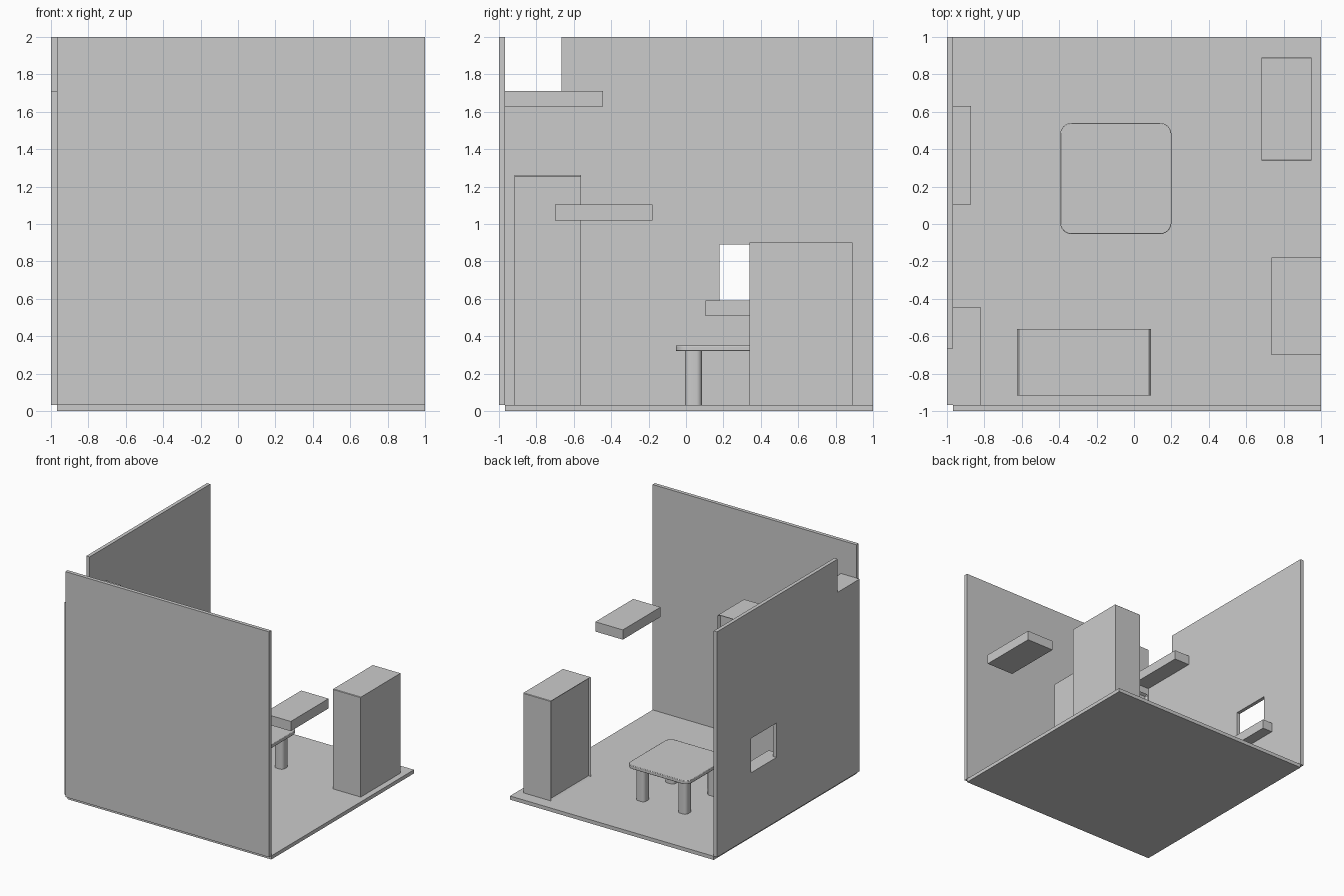
import bpy, bmesh, math
from mathutils import Matrix

if "Cube" in bpy.data.objects:
    bpy.data.objects.remove(bpy.data.objects["Cube"])

T = 0.032  # wall and floor thickness


def add(name, bm):
    bmesh.ops.recalc_face_normals(bm, faces=bm.faces)
    me = bpy.data.meshes.new(name)
    bm.to_mesh(me)
    bm.free()
    ob = bpy.data.objects.new(name, me)
    bpy.context.collection.objects.link(ob)
    return ob


def box(name, x0, x1, y0, y1, z0, z1):
    bm = bmesh.new()
    bmesh.ops.create_cube(bm, size=1)
    for v in bm.verts:
        v.co = ((x0 + x1) / 2 + v.co.x * (x1 - x0),
                (y0 + y1) / 2 + v.co.y * (y1 - y0),
                (z0 + z1) / 2 + v.co.z * (z1 - z0))
    return add(name, bm)


def cut(target, cutter):
    cutter.hide_render = True
    cutter.hide_set(True)
    mod = target.modifiers.new("opening", 'BOOLEAN')
    mod.object = cutter
    mod.solver = 'EXACT'


def smooth(ob):
    bpy.ops.object.select_all(action='DESELECT')
    ob.select_set(True)
    bpy.context.view_layer.objects.active = ob
    bpy.ops.object.shade_smooth_by_angle(angle=math.radians(40))


def rounded_slab(name, cx, cy, half, radius, z0, z1, edge=0.0):
    """Square slab with rounded vertical corners."""
    bm = bmesh.new()
    ring = []
    for q in range(4):
        a0 = q * math.pi / 2
        mx = math.copysign(half - radius, math.cos(a0 + math.pi / 4))
        my = math.copysign(half - radius, math.sin(a0 + math.pi / 4))
        for i in range(7):
            a = a0 + i / 6 * math.pi / 2
            ring.append(bm.verts.new((cx + mx + radius * math.cos(a),
                                      cy + my + radius * math.sin(a), z0)))
    base = bm.faces.new(ring)
    ext = bmesh.ops.extrude_face_region(bm, geom=[base], use_keep_orig=True)
    for v in ext["geom"]:
        if isinstance(v, bmesh.types.BMVert):
            v.co.z = z1
    ob = add(name, bm)
    if edge:
        bev = ob.modifiers.new("edge", 'BEVEL')
        bev.width, bev.segments = edge, 2
        bev.angle_limit = math.radians(50)
    smooth(ob)
    return ob


def cabinet(name, cx, cy, width, depth, height, chamfer, turn, recess):
    """Chamfered carcass with a recessed front panel; front faces local -y."""
    w, d = width / 2, depth / 2
    pts = [(-w, 0), (w, 0), (w, height - chamfer), (w - chamfer, height),
           (chamfer - w, height), (-w, height - chamfer)]
    bm = bmesh.new()
    front = bm.faces.new([bm.verts.new((x, -d, z)) for x, z in pts])
    ext = bmesh.ops.extrude_face_region(bm, geom=[front], use_keep_orig=True)
    for v in ext["geom"]:
        if isinstance(v, bmesh.types.BMVert):
            v.co.y = d
    bmesh.ops.recalc_face_normals(bm, faces=bm.faces)
    face = min(bm.faces, key=lambda f: f.calc_center_median().y)
    bmesh.ops.inset_region(bm, faces=[face], thickness=0.014)
    for v in face.verts:
        v.co.y += recess
    bm.transform(Matrix.Translation((cx, cy, T)) @ Matrix.Rotation(turn, 4, 'Z'))
    return add(name, bm)


# room shell
box("floor", -1 + T, 1, -1 + T, 1, 0, T)
box("front_wall", -1 + T, 1, -1, -1 + T, T, 2)
left_wall = box("left_wall", -1, -1 + T, -1 + T, 1, T, 2)
cut(left_wall, box("window_cutter", -1.1, -0.9, 0.18, 0.53, 0.59, 0.89))
cut(left_wall, box("notch_cutter", -1.1, -0.9, -1.1, -0.665, 1.71, 2.1))

# shelves
box("low_shelf", -1 + T, -0.872, 0.105, 0.63, 0.507, 0.59)
box("high_shelf", -1 + T, -0.82, -1 + T, -0.445, 1.627, 1.71)
box("right_shelf", 0.735, 1, -0.70, -0.178, 1.018, 1.103)

# cabinets
cabinet("right_cabinet", 0.815, 0.615, 0.552, 0.267, 0.872, 0.004, -math.pi / 2, 0.015)
cabinet("front_cabinet", -0.267, -0.74, 0.716, 0.355, 1.231, 0.01, math.pi, 0.025)

# table
CX, CY = -0.097, 0.243
rounded_slab("table_top", CX, CY, 0.297, 0.06, 0.32, 0.35, 0.004)
for sx, side in ((-1, "left"), (1, "right")):
    for sy, end in ((-1, "front"), (1, "back")):
        rounded_slab(f"{end}_{side}_table_leg", CX + sx * 0.203, CY + sy * 0.203,
                     0.045, 0.03, T, 0.32)
